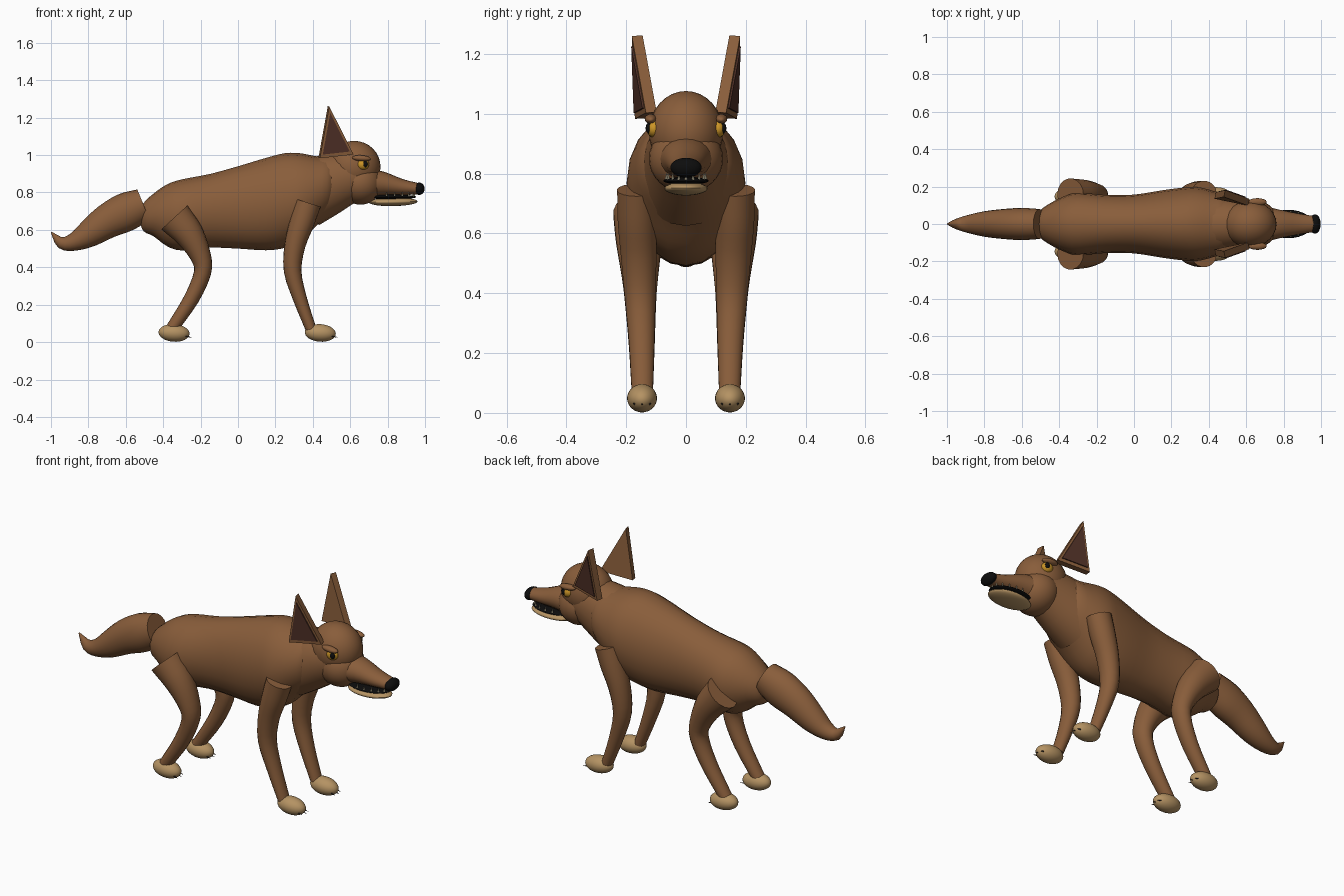
import bpy, bmesh, math
from mathutils import Vector, Matrix

if "Cube" in bpy.data.objects:
    bpy.data.objects.remove(bpy.data.objects["Cube"])


def material(name, rgb):
    m = bpy.data.materials.new(name)
    m.use_nodes = True
    m.diffuse_color = (*rgb, 1)
    bsdf = m.node_tree.nodes["Principled BSDF"]
    bsdf.inputs["Base Color"].default_value = (*rgb, 1)
    bsdf.inputs["Roughness"].default_value = 0.8
    return m


BROWN = material("brown fur", (0.25, 0.11, 0.043))
TAN = material("tan fur", (0.46, 0.29, 0.125))
DARK = material("dark inner ear", (0.08, 0.03, 0.02))
YELLOW = material("yellow eye", (0.6, 0.3, 0.02))
BLACK = material("black", (0.004, 0.004, 0.004))
IVORY = material("ivory teeth", (0.7, 0.62, 0.42))
CLAW = material("dark claw", (0.035, 0.025, 0.02))


def finish(name, bm, mat, angle=40):
    bmesh.ops.recalc_face_normals(bm, faces=bm.faces)
    me = bpy.data.meshes.new(name)
    bm.to_mesh(me)
    bm.free()
    me.materials.append(mat)
    ob = bpy.data.objects.new(name, me)
    bpy.context.collection.objects.link(ob)
    if angle:
        bpy.ops.object.select_all(action="DESELECT")
        ob.select_set(True)
        bpy.context.view_layer.objects.active = ob
        bpy.ops.object.shade_smooth_by_angle(angle=math.radians(angle))
    return ob


def ellipsoid(name, mat, center, radii, turn=0):
    bm = bmesh.new()
    bmesh.ops.create_uvsphere(bm, u_segments=28, v_segments=16, radius=1)
    bm.transform(Matrix.Translation(center) @ Matrix.Rotation(turn, 4, "Y")
                 @ Matrix.Diagonal((*radii, 1)))
    return finish(name, bm, mat)


def cones(name, mat, spots, radius, height, direction):
    """Several small spikes joined in one object."""
    bm = bmesh.new()
    turn = Vector((0, 0, 1)).rotation_difference(Vector(direction)).to_matrix().to_4x4()
    for spot in spots:
        bmesh.ops.create_cone(bm, cap_ends=True, segments=8, radius1=radius, radius2=0,
                              depth=height, matrix=Matrix.Translation(spot) @ turn)
    return finish(name, bm, mat)


def spline(rows, steps):
    """Catmull-Rom through rows of numbers."""
    pts = [Vector(r) for r in rows]
    pts = [pts[0] * 2 - pts[1]] + pts + [pts[-1] * 2 - pts[-2]]
    out = []
    for a, b, c, d in zip(pts, pts[1:], pts[2:], pts[3:]):
        for i in range(steps):
            t = i / steps
            out.append((b * 2 + (c - a) * t + (a * 2 - b * 5 + c * 4 - d) * t * t
                        + (b * 3 - a - c * 3 + d) * t ** 3) / 2)
    return out + [pts[-2]]


def tube(name, mat, rows, sides=20, upright=False, steps=3):
    """Loft of ellipses; each row is x, y, z, height radius, width radius."""
    rows = spline(rows, steps)
    bm = bmesh.new()
    rings = []
    for i, (x, y, z, rh, rw) in enumerate(rows):
        a, b = rows[max(i - 1, 0)], rows[min(i + 1, len(rows) - 1)]
        along = Vector((1, 0, 0)) if upright else Vector((b[0] - a[0], 0, b[2] - a[2])).normalized()
        up = Vector((-along.z, 0, along.x))
        ring = []
        for k in range(sides):
            t = math.tau * k / sides
            ring.append(bm.verts.new(Vector((x, y, z)) + up * max(rh, .002) * math.cos(t)
                                     + Vector((0, 1, 0)) * max(rw, .002) * math.sin(t)))
        rings.append(ring)
    for r, s in zip(rings, rings[1:]):
        for k in range(sides):
            j = (k + 1) % sides
            bm.faces.new((r[k], r[j], s[j], s[k]))
    bm.faces.new(rings[0])
    bm.faces.new(rings[-1])
    return finish(name, bm, mat)


def prism(name, mat, corners, offset):
    """Flat polygon thickened along an offset."""
    bm = bmesh.new()
    face = bm.faces.new([bm.verts.new(c) for c in corners])
    new = bmesh.ops.extrude_face_region(bm, geom=[face], use_keep_orig=True)["geom"]
    bmesh.ops.translate(bm, vec=offset, verts=[v for v in new if isinstance(v, bmesh.types.BMVert)])
    return finish(name, bm, mat, 0)


# Body, neck and tail
tube("body", BROWN, [
    (-.525, 0, .665, .02, .02), (-.505, 0, .668, .075, .07), (-.45, 0, .68, .115, .11),
    (-.38, 0, .678, .165, .145), (-.3, 0, .68, .19, .167), (-.15, 0, .702, .197, .155),
    (0, 0, .72, .22, .157), (.15, 0, .738, .247, .18), (.25, 0, .757, .253, .193),
    (.33, 0, .775, .235, .198), (.42, 0, .808, .185, .178), (.5, 0, .84, .14, .14),
    (.55, 0, .85, .04, .04)], upright=True)
tube("neck", BROWN, [(.36, 0, .79, .18, .165), (.5, 0, .85, .16, .14), (.63, 0, .89, .125, .115)])
tube("tail", BROWN, [
    (-.505, 0, .735, .088, .08), (-.6, 0, .695, .103, .086), (-.7, 0, .645, .092, .08),
    (-.8, 0, .577, .072, .068), (-.88, 0, .535, .048, .05), (-.945, 0, .532, .032, .03),
    (-.998, 0, .588, .003, .003)])

# Head and muzzle
ellipsoid("skull", BROWN, (.62, 0, .938), (.142, .124, .138))
ellipsoid("cheeks", BROWN, (.655, 0, .85), (.118, .124, .115))
tube("muzzle", BROWN, [(.68, 0, .85, .08, .1), (.78, 0, .847, .064, .076),
                       (.88, 0, .829, .043, .056), (.965, 0, .82, .03, .042)], upright=True)
ellipsoid("nose", BLACK, (.968, 0, .82), (.03, .052, .033))
ellipsoid("mouth", BLACK, (.825, 0, .776), (.128, .076, .013))
ellipsoid("lower_jaw", TAN, (.83, 0, .75), (.13, .072, .023), math.radians(-1))
arc = [math.radians(d) for d in range(-105, 106, 21)]
cones("teeth", IVORY, [(.825 + .118 * math.cos(a), .066 * math.sin(a), .79) for a in arc],
      .006, .028, (0, 0, 1))

FRONT_LEG = [(.375, .165, .745, .07, .066), (.342, .163, .64, .066, .066), (.305, .158, .52, .056, .06),
             (.292, .153, .38, .047, .052), (.332, .148, .23, .037, .043), (.39, .146, .07, .029, .036)]
HIND_LEG = [(-.34, .158, .667, .095, .086), (-.26, .157, .575, .078, .078), (-.2, .154, .46, .056, .062),
            (-.19, .152, .37, .046, .053), (-.25, .148, .23, .041, .044), (-.355, .146, .07, .033, .036)]

for label, s in (("near", -1), ("far", 1)):
    # Eyes and brows
    ellipsoid(label + "_eye", YELLOW, (.668, s * .107, .95), (.033, .025, .029))
    ellipsoid(label + "_pupil", BLACK, (.68, s * .123, .952), (.014, .012, .018))
    ellipsoid(label + "_brow", BROWN, (.66, s * .118, .983), (.05, .02, .016), math.radians(4))

    # Ears, with a dark plate on the outer side
    base = [Vector(c) for c in ((.43, .135, .985), (.61, .098, 1.005), (.48, .145, 1.262))]
    thick = Vector((.008, .036, -.002))
    mid = sum(base, Vector()) / 3
    flip = Matrix.Diagonal((1, s, 1))
    prism(label + "_ear", BROWN, [flip @ c for c in base], flip @ thick)
    inner = [mid + (c - mid) * .8 + thick for c in base]
    prism(label + "_inner_ear", DARK, [flip @ c for c in inner], flip @ Vector((0, .006, 0)))

    # Legs, paws and claws
    for part, rows, px in (("front", FRONT_LEG, .44), ("hind", HIND_LEG, -.342)):
        name = label + "_" + part
        tube(name + "_leg", BROWN, [(x, s * y, z, h, w) for x, y, z, h, w in rows], 18)
        ellipsoid(name + "_paw", TAN, (px, s * .147, .049), (.083, .05, .047), math.radians(4))
        cones(name + "_claws", CLAW,
              [(px + .075 - abs(k) * .008, s * .147 + k * .026, .03) for k in (-1, 0, 1)],
              .006, .04, (1, 0, -.25))
